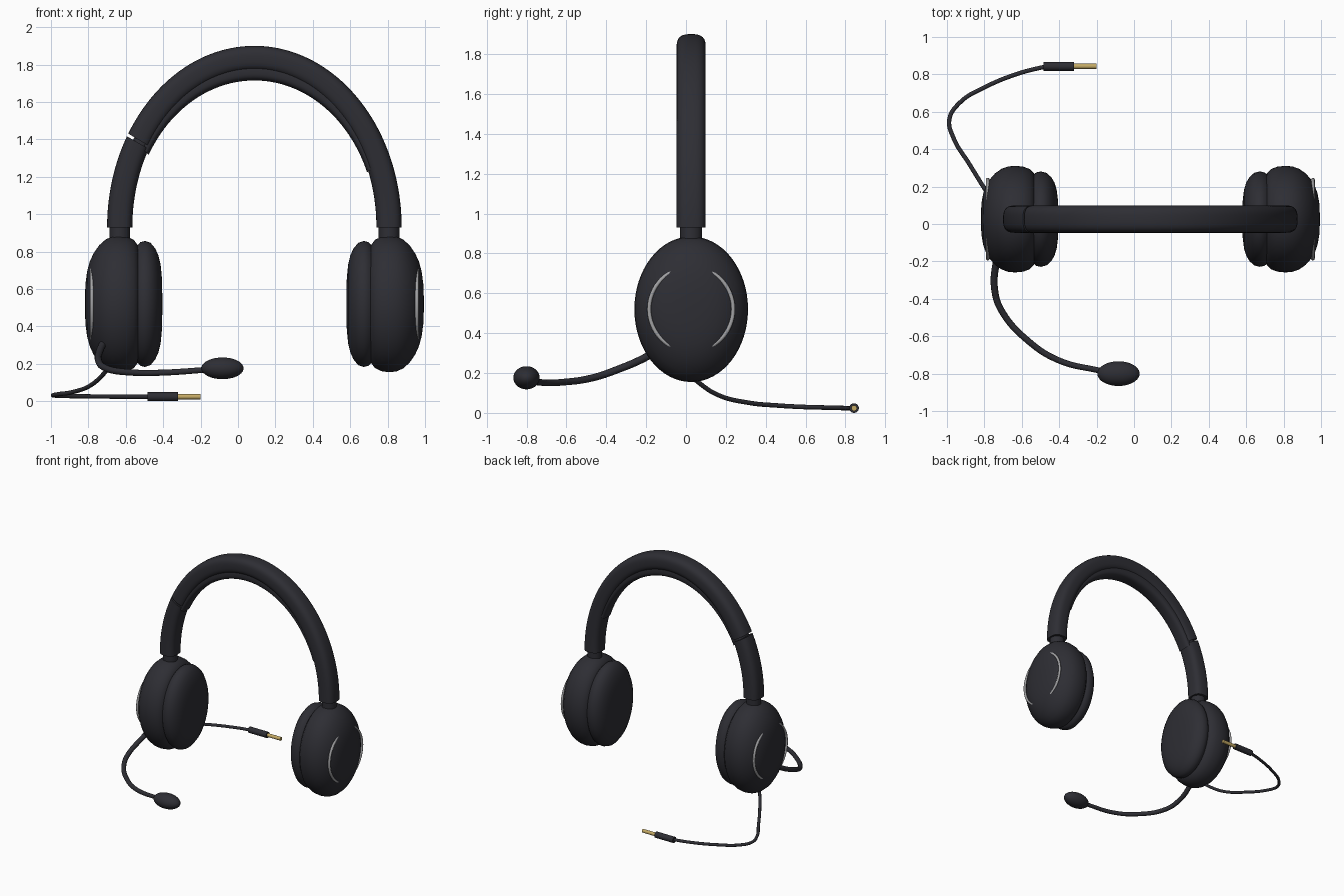
import bpy, bmesh, math

if "Cube" in bpy.data.objects:
    bpy.data.objects.remove(bpy.data.objects["Cube"])

CX, CY, CZ = 0.0875, 0.026, 0.52   # mirror plane of the headset, depth and height of the cups


def material(name, r, g, b):
    m = bpy.data.materials.new(name)
    m.diffuse_color = (r, g, b, 1)
    m.use_nodes = True
    m.node_tree.nodes["Principled BSDF"].inputs["Base Color"].default_value = m.diffuse_color
    return m


DARK = material("charcoal", 0.027, 0.027, 0.034)
SILVER = material("silver", 0.36, 0.36, 0.37)
GOLD = material("gold", 0.55, 0.40, 0.13)


def finish(ob, name, mat, angle=40):
    ob.name = name
    ob.data.materials.clear()
    ob.data.materials.append(mat)
    bpy.ops.object.select_all(action='DESELECT')
    ob.select_set(True)
    bpy.context.view_layer.objects.active = ob
    bpy.ops.object.shade_smooth_by_angle(angle=math.radians(angle))
    return ob


def loft(name, rings, mat):
    """Skin a list of equal point rings and cap both ends."""
    bm = bmesh.new()
    rows = [[bm.verts.new(p) for p in ring] for ring in rings]
    n = len(rows[0])
    for a, b in zip(rows, rows[1:]):
        for i in range(n):
            bm.faces.new((a[i], a[(i + 1) % n], b[(i + 1) % n], b[i]))
    bm.faces.new(rows[0])
    bm.faces.new(rows[-1])
    bmesh.ops.recalc_face_normals(bm, faces=bm.faces)
    me = bpy.data.meshes.new(name)
    bm.to_mesh(me)
    bm.free()
    ob = bpy.data.objects.new(name, me)
    bpy.context.collection.objects.link(ob)
    return finish(ob, name, mat)


def arch(name, start, end, inner, outer, half_y, steps, n=40):
    """Rounded bar between an inner and an outer half ellipse, angles in degrees."""
    def sup(v):
        return math.copysign(abs(v) ** 0.7, v)
    rings = []
    for k in range(steps + 1):
        t = math.radians(start + (end - start) * k / steps)
        ring = []
        for i in range(n):
            q = 2 * math.pi * i / n
            u = 0.5 + 0.5 * sup(math.cos(q))
            a = inner[0] + (outer[0] - inner[0]) * u
            b = inner[1] + (outer[1] - inner[1]) * u
            ring.append((CX + a * math.cos(t), CY + half_y * sup(math.sin(q)), 0.93 + b * math.sin(t)))
        rings.append(ring)
    return loft(name, rings, mat=DARK)


def oval(name, s, profile, ry, rz, n=64):
    """Oval lathe around x; profile holds (distance from mirror plane, radius fraction)."""
    rings = [[(CX + s * x, CY + ry * f * math.cos(2 * math.pi * i / n),
               CZ + rz * f * math.sin(2 * math.pi * i / n)) for i in range(n)] for x, f in profile]
    return loft(name, rings, DARK)


def rod(name, x0, x1, r, mat, y, z):
    bpy.ops.mesh.primitive_cylinder_add(vertices=32, radius=r, depth=x1 - x0,
                                        location=((x0 + x1) / 2, y, z), rotation=(0, math.pi / 2, 0))
    return finish(bpy.context.object, name, mat)


def wire(name, pts, r, taper=1.0):
    """Smooth round wire through the points."""
    cu = bpy.data.curves.new(name, 'CURVE')
    cu.dimensions = '3D'
    cu.bevel_depth, cu.bevel_resolution, cu.resolution_u = r, 4, 10
    cu.use_fill_caps = True
    sp = cu.splines.new('BEZIER')
    sp.bezier_points.add(len(pts) - 1)
    for i, (bp, p) in enumerate(zip(sp.bezier_points, pts)):
        bp.co = p
        bp.handle_left_type = bp.handle_right_type = 'AUTO'
        bp.radius = 1 + (taper - 1) * i / (len(pts) - 1)
    ob = bpy.data.objects.new(name, cu)
    bpy.context.collection.objects.link(ob)
    bpy.ops.object.select_all(action='DESELECT')
    ob.select_set(True)
    bpy.context.view_layer.objects.active = ob
    bpy.ops.object.convert(target='MESH')
    return finish(bpy.context.object, name, DARK, 60)


# Headband with a seam on the left, a core across the seam and an inner cushion
IN, OUT = (0.6525, 0.835), (0.7875, 0.97)
arch("headband", 0, 148.9, IN, OUT, 0.073, 72)
arch("headband_left_end", 149.9, 180, IN, OUT, 0.073, 16)
arch("headband_core", 142, 157, (0.66, 0.842), (0.75, 0.932), 0.06, 8)
arch("headband_cushion", 22, 150.5, (0.65, 0.785), (0.70, 0.88), 0.058, 60)

# Ear cups, mirrored left and right
SHELL = [(0.61, 0.5), (0.613, 0.75), (0.623, 0.86), (0.645, 0.94), (0.68, 0.985), (0.722, 1.0),
         (0.76, 0.988), (0.795, 0.945), (0.83, 0.86), (0.86, 0.74), (0.88, 0.62), (0.894, 0.48),
         (0.903, 0.3), (0.906, 0.1)]
PAD = [(0.492, 0.1), (0.494, 0.4), (0.501, 0.62), (0.513, 0.77), (0.53, 0.88), (0.555, 0.97),
       (0.585, 1.0), (0.61, 0.98), (0.635, 0.9)]
for s, side in ((-1, "left"), (1, "right")):
    oval("ear_cup_" + side, s, SHELL, 0.285, 0.365)
    oval("ear_pad_" + side, s, PAD, 0.255, 0.337)
    bpy.ops.mesh.primitive_torus_add(major_segments=64, minor_segments=12, major_radius=0.211,
                                     minor_radius=0.01, location=(CX + s * 0.869, CY, CZ),
                                     rotation=(0, math.pi / 2, 0))
    finish(bpy.context.object, "trim_ring_" + side, SILVER)
    bpy.ops.mesh.primitive_cylinder_add(vertices=32, radius=0.055, depth=0.12,
                                        location=(CX + s * 0.72, CY, 0.89))
    finish(bpy.context.object, "stem_" + side, DARK)

# Microphone boom and capsule
wire("mic_boom", [(-0.71, -0.12, 0.33), (-0.737, -0.21, 0.275), (-0.745, -0.35, 0.215),
                  (-0.71, -0.46, 0.178), (-0.56, -0.63, 0.153), (-0.40, -0.73, 0.153),
                  (-0.20, -0.78, 0.166), (-0.10, -0.797, 0.175)], 0.02, 0.75)
bpy.ops.mesh.primitive_uv_sphere_add(segments=40, ring_count=20, location=(-0.083, -0.80, 0.176))
bpy.context.object.scale = (0.113, 0.066, 0.058)
finish(bpy.context.object, "mic_capsule", DARK, 60)

# Cable and plug
wire("cable", [(-0.66, 0.0, 0.21), (-0.71, 0.06, 0.155), (-0.78, 0.16, 0.09), (-0.88, 0.32, 0.05),
               (-0.965, 0.46, 0.037), (-0.987, 0.56, 0.031), (-0.93, 0.65, 0.028),
               (-0.80, 0.73, 0.026), (-0.61, 0.807, 0.024), (-0.46, 0.845, 0.024)], 0.0115)
rod("plug_sleeve", -0.485, -0.32, 0.024, DARK, 0.843, 0.024)
rod("plug_tip", -0.33, -0.2, 0.014, GOLD, 0.843, 0.024)
